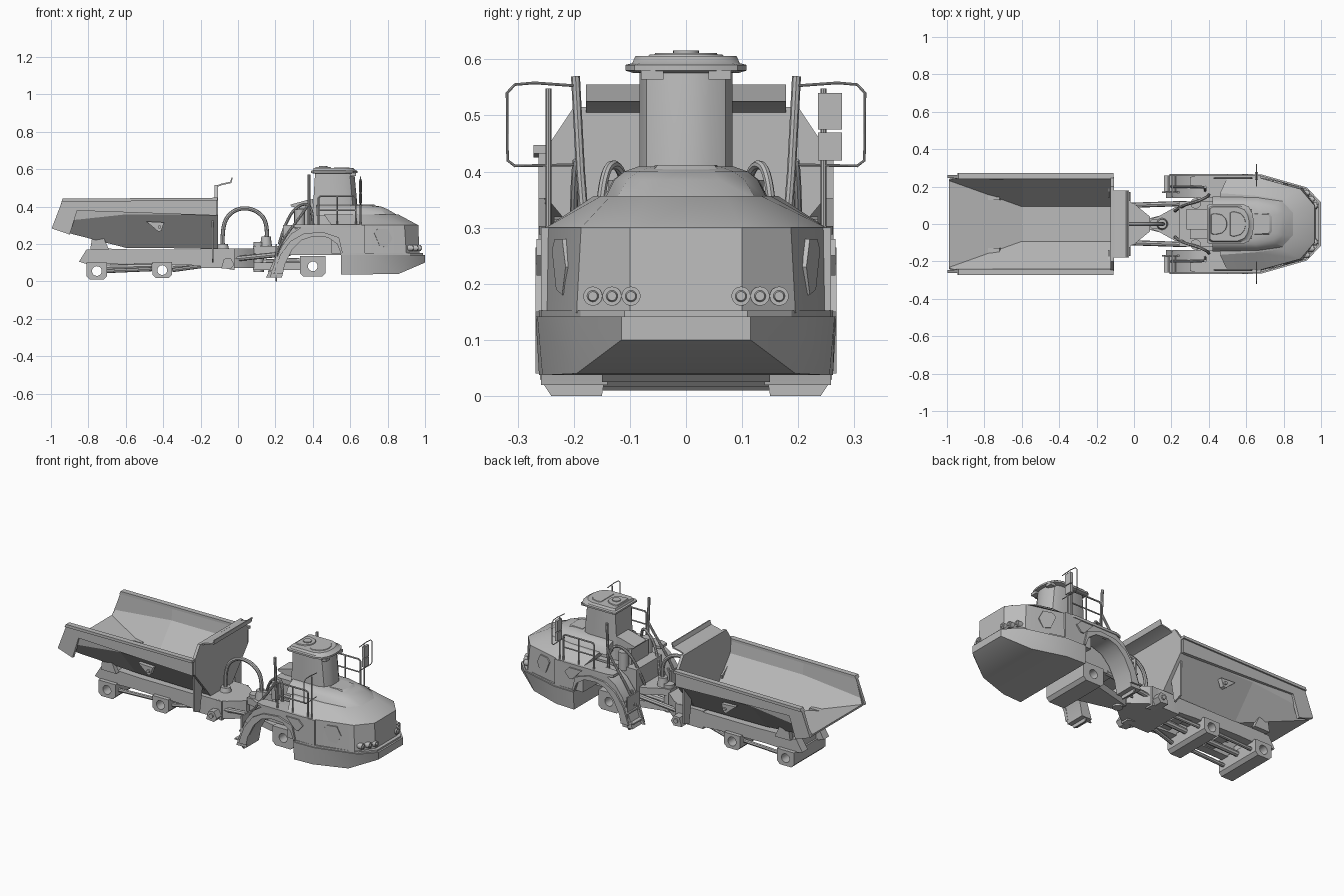
import bpy, bmesh, math
from mathutils import Vector

if "Cube" in bpy.data.objects:
    bpy.data.objects.remove(bpy.data.objects["Cube"])

grey = bpy.data.materials.new("plain grey")
grey.use_nodes = True
grey.diffuse_color = (0.5, 0.5, 0.5, 1)
grey.node_tree.nodes["Principled BSDF"].inputs["Base Color"].default_value = (0.5, 0.5, 0.5, 1)
parts = []


def mesh(name, verts, faces, mirror=False, thick=0):
    """Make an object; mirror copies it across y = 0."""
    me = bpy.data.meshes.new(name)
    me.from_pydata([tuple(v) for v in verts], [], faces)
    bm = bmesh.new()
    bm.from_mesh(me)
    bmesh.ops.recalc_face_normals(bm, faces=bm.faces)
    bm.to_mesh(me)
    bm.free()
    me.materials.append(grey)
    ob = bpy.data.objects.new(name, me)
    bpy.context.collection.objects.link(ob)
    if thick:
        s = ob.modifiers.new("thickness", 'SOLIDIFY')
        s.thickness, s.offset = thick, 0
    if mirror:
        ob.modifiers.new("mirror", 'MIRROR').use_axis = (False, True, False)
    parts.append(ob)
    return ob


def rings(name, rows, mirror=False):
    """Skin closed rings of equal length and cap both ends."""
    n, m = len(rows[0]), len(rows)
    faces = [(i*n + j, i*n + (j+1) % n, (i+1)*n + (j+1) % n, (i+1)*n + j)
             for i in range(m-1) for j in range(n)]
    faces += [tuple(range(n)), tuple(range((m-1)*n, m*n))]
    return mesh(name, [v for r in rows for v in r], faces, mirror)


def prism(name, pts, axis, a, b, mirror=False):
    """Extrude a 2D profile along an axis from a to b."""
    put = {'x': lambda p, t: (t, p[0], p[1]), 'y': lambda p, t: (p[0], t, p[1]),
           'z': lambda p, t: (p[0], p[1], t)}[axis]
    return rings(name, [[put(p, t) for p in pts] for t in (a, b)], mirror)


def box(name, x, y, z, mirror=False):
    return prism(name, [(x[0], y[0]), (x[1], y[0]), (x[1], y[1]), (x[0], y[1])], 'z', *z, mirror)


def sym(half):
    return half + [(-y, z) for y, z in reversed(half)]


def both(row):
    return row + [(x, -y, z) for x, y, z in reversed(row)]


def loft(name, layers):
    """Stack half plan outlines, mirrored across y, at given heights."""
    return rings(name, [both([(x, y, z) for x, y in h]) for z, h in layers])


def cyl(name, a, b, r, mirror=False, n=20, r2=None):
    a, b = Vector(a), Vector(b)
    q = (b - a).to_track_quat('Z', 'Y')
    ring = lambda c, s: [c + q @ Vector((s*math.cos(2*math.pi*i/n), s*math.sin(2*math.pi*i/n), 0))
                         for i in range(n)]
    return rings(name, [ring(a, r), ring(b, r2 or r)], mirror)


def tube(name, pts, r, mirror=False, smooth=False):
    """Round bar along a path, converted to a mesh."""
    cu = bpy.data.curves.new(name, 'CURVE')
    cu.dimensions, cu.bevel_depth, cu.bevel_resolution, cu.use_fill_caps = '3D', r, 2, True
    cu.resolution_u = 8
    sp = cu.splines.new('NURBS' if smooth else 'POLY')
    sp.points.add(len(pts) - 1)
    for p, c in zip(sp.points, pts):
        p.co = (*c, 1)
    if smooth:
        sp.use_endpoint_u, sp.order_u = True, 3
    tmp = bpy.data.objects.new(name + "_path", cu)
    bpy.context.collection.objects.link(tmp)
    me = bpy.data.meshes.new_from_object(tmp.evaluated_get(bpy.context.evaluated_depsgraph_get()))
    v, f = [x.co.copy() for x in me.vertices], [tuple(p.vertices) for p in me.polygons]
    bpy.data.objects.remove(tmp)
    bpy.data.meshes.remove(me)
    return mesh(name, v, f, mirror)


# Dump body: flared shell, side rims, front wall and spill guard
rows = [both(r) for r in ([(-.94, .25, .435), (-.975, .245, .32), (-.99, .235, .285)],
                          [(-.6, .25, .44), (-.6, .24, .36), (-.6, .095, .185)],
                          [(-.118, .25, .44), (-.118, .24, .36), (-.118, .095, .18)])]
bed = mesh("bed_shell", [v for r in rows for v in r],
           [(i*6 + j, i*6 + j + 1, i*6 + j + 7, i*6 + j + 6) for i in range(2) for j in range(5)], thick=.012)
prism("bed_side_rim", [(-.937, .438), (-.115, .443), (-.115, .352), (-.86, .378), (-.9, .25), (-.996, .283)],
      'y', .245, .263, True)
prism("bed_rim_cap", [(-.945, .425), (-.11, .432), (-.11, .447), (-.937, .442)], 'y', .24, .272, True)
prism("bed_front_wall", sym([(.1, .175), (.25, .355), (.25, .44), (.2, .515), (.178, .55)])[:4]
      + sym([(.1, .175), (.25, .355), (.25, .44), (.2, .515)])[4:], 'x', -.125, -.108)
prism("spill_guard", [(-.12, .5), (-.085, .515), (-.036, .525), (-.028, .555), (-.034, .555),
                      (-.042, .532), (-.09, .522), (-.12, .51)], 'y', -.178, .178)
prism("bed_side_lug", [(-.49, .32), (-.395, .315), (-.41, .27), (-.425, .265)], 'y', .208, .235, True)
cyl("bed_lug_pin", (-.42, .215, .29), (-.42, .245, .29), .009, True)
prism("bed_mud_flap", [(.14, .27), (.22, .33), (.22, .12), (.17, .1)], 'x', -.14, -.13, True)

# Rear frame
prism("rear_frame_rail", [(-.85, .105), (-.81, .17), (-.78, .17), (-.78, .218), (-.72, .205), (-.7, .175),
                          (-.55, .17), (-.1, .17), (-.02, .175), (-.02, .06), (-.1, .075), (-.3, .09),
                          (-.6, .095), (-.8, .09)], 'y', .075, .125, True)
prism("tip_hinge", [(-.79, .17), (-.78, .237), (-.72, .237), (-.69, .17)], 'y', .128, .155, True)
for x in (-.8, -.6, -.3, -.1):
    box("rear_crossmember", (x, x + .06), (-.08, .08), (.1, .165))
prism("rear_tongue", [(-.2, .125), (-.06, .125), (0, .11), (.06, .06), (.085, .04),
                      (.085, -.04), (.06, -.06), (0, -.11), (-.06, -.125), (-.2, -.125)], 'z', .07, .175)
prism("lift_lug", [(-.09, .07), (-.075, .12), (-.04, .125), (-.02, .09), (-.04, .065)], 'y', .12, .17, True)
cyl("lift_lug_pin", (-.055, .16, .098), (-.055, .178, .098), .013, True)


# Axles with bored hubs
def axle(name, x, z, w, h, y):
    c = .018
    ob = prism(name, [(x-w, z-h+c), (x-w+c, z-h), (x+w-c, z-h), (x+w, z-h+c), (x+w, z+h), (x-w, z+h)], 'y', -y, y)
    cut = cyl("hub_cutter", (x, -1, z), (x, 1, z), .026)
    cut.hide_render = True
    b = ob.modifiers.new("bore", 'BOOLEAN')
    b.operation, b.object, b.solver = 'DIFFERENCE', cut, 'EXACT'
    bpy.context.view_layer.objects.active = ob
    bpy.ops.object.modifier_apply(modifier="bore")
    parts.remove(cut)
    bpy.data.objects.remove(cut)


axle("rear_axle", -.755, .055, .055, .045, .148)
axle("middle_axle", -.405, .06, .052, .043, .148)
axle("front_axle", .4, .08, .068, .055, .15)
tube("rear_drag_link", [(-.7, .11, .055), (-.46, .11, .065)], .011, True)
tube("middle_drag_link", [(-.35, .11, .06), (-.06, .06, .1)], .011, True)
tube("drive_shaft", [(-.7, 0, .075), (-.46, 0, .08)], .016)
tube("front_drive_shaft", [(-.35, 0, .08), (.33, 0, .11)], .016)

# Articulation joint and hydraulic hose
cyl("hitch_pin", (.11, 0, .05), (.11, 0, .21), .028)
prism("hitch_fork", [(.08, .03), (.12, .035), (.22, .09), (.36, .11), (.36, -.11), (.22, -.09),
                     (.12, -.035), (.08, -.03)], 'z', .15, .19)
prism("hitch_lower_fork", [(.08, .03), (.36, .1), (.36, -.1), (.08, -.03)], 'z', .06, .1)
tube("hose", [(-.08, 0, .17), (-.09, 0, .3), (-.02, 0, .39), (.09, 0, .39), (.165, 0, .31), (.15, 0, .2)],
     .011, smooth=True)
cyl("hose_base", (-.08, 0, .17), (-.08, 0, .2), .033, r2=.025)
cyl("hose_front_base", (.15, 0, .18), (.15, 0, .24), .033, r2=.025)
tube("steering_cylinder", [(-.02, .1, .12), (.28, .11, .15)], .014, True)

# Front chassis, wheel arches and deck
box("front_chassis", (.24, .6), (-.12, .12), (.14, .3))
prism("fender", [(.17, .02), (.2, .11), (.235, .19), (.285, .255), (.34, .29), (.4, .3), (.68, .3), (.68, .14),
                 (.55, .14), (.53, .2), (.48, .235), (.4, .245), (.34, .225), (.29, .175), (.25, .1), (.235, .02)],
      'y', .14, .258, True)
prism("fender_lip", [(.19, .04), (.225, .14), (.28, .215), (.35, .255), (.45, .265), (.54, .235), (.56, .15),
                     (.55, .15), (.53, .2), (.48, .235), (.4, .24), (.34, .22), (.29, .17), (.25, .09), (.24, .04)],
      'y', .25, .268, True)
prism("deck_edge", [(.3, .19), (.3, .25), (.34, .262), (.62, .262), (.66, .25), (.66, .19)], 'z', .288, .303, True)

# Bumper with a raked underside, and hood
rings("bumper", [both(r) for r in ([(.55, .262, .037), (.55, .268, .142)], [(.67, .256, .037), (.68, .265, .142)],
                                   [(.86, .195, .04), (.925, .195, .142)], [(1, .115, .1), (1, .115, .142)])])
loft("bumper_lip", [(z, [(.55, .262), (.68, .258), (.92, .188), (.99, .11)]) for z in (.142, .152)])
loft("hood", [(.148, [(.5, .25), (.67, .25), (.9, .195), (.97, .1)]),
              (.3, [(.5, .25), (.66, .25), (.89, .187), (.964, .1)]),
              (.356, [(.46, .165), (.64, .152), (.79, .135), (.86, .07)])])
loft("hood_bulge", [(.35, [(.42, .148), (.66, .145), (.8, .125), (.86, .06)]),
                    (.385, [(.42, .13), (.66, .128), (.76, .105), (.8, .06)]),
                    (.4, [(.42, .11), (.65, .11), (.74, .085), (.765, .05)]),
                    (.409, [(.42, .085), (.63, .085), (.68, .06), (.7, .04)])])
loft("hood_vent", [(.4, [(.64, .06), (.73, .06), (.745, .04)]), (.412, [(.64, .055), (.715, .05), (.725, .035)])])
for x, y in ((.968, .098), (.95, .132), (.926, .166)):
    cyl("headlight_ring", (x - .03, y, .178), (x + .01, y, .178), .017, True)
    cyl("headlight", (x, y, .178), (x + .016, y, .178), .014, True, r2=.008)

# Hexagonal side vents, laid on the angled flank
along, out = Vector((.23, -.058, 0)).normalized(), Vector((.058, .23, 0)).normalized()
hexagon = [(-.05, .03), (-.03, .05), (.025, .05), (.05, 0), (.025, -.05), (-.02, -.04)]
rings("side_vent", [[Vector((.775, .221, .23)) + along*u + Vector((0, 0, v)) + out*d for u, v in hexagon]
                    for d in (-.01, .006)], True)
prism("deck_step_panel", [(.5, .28), (.58, .28), (.61, .25), (.58, .215), (.56, .215)], 'y', .25, .266, True)


# Cab
def plan(x0, x1, w):
    return [(x0, w*.9), (x0 + .015, w), (x1 - .06, w), (x1 - .025, w*.85), (x1 - .006, w*.5), (x1, w*.15)]


loft("cab", [(.3, plan(.4, .64, .085)), (.41, plan(.402, .638, .083)), (.58, plan(.412, .622, .083))])
loft("cab_roof", [(.576, plan(.405, .625, .095)), (.58, plan(.39, .64, .108)), (.59, plan(.39, .64, .108)),
                  (.593, plan(.4, .63, .096)), (.606, plan(.405, .615, .09))])
loft("roof_hatch", [(.6, plan(.41, .5, .06)), (.611, plan(.415, .495, .055))])
loft("roof_panel", [(.6, plan(.51, .6, .07)), (.609, plan(.515, .595, .065))])
cyl("roof_cap", (.455, 0, .605), (.455, 0, .616), .023)
box("roof_lamp", (.6, .632), (.04, .08), (.564, .58), True)

# Equipment behind the cab
box("engine_tower", (.3, .41), (-.08, .08), (.28, .39))
prism("tower_cowl", [(.28, .41), (.37, .435), (.4, .44), (.4, .395), (.35, .385), (.285, .4)], 'y', -.03, .08)
cyl("air_cleaner", (.33, .11, .28), (.33, .11, .385), .028, True)
tube("exhaust_post", [(.38, .18, .3), (.38, .188, .4), (.38, .197, .57)], .008, True)
tube("service_pipe", [(.22, .07, .2), (.26, .1, .34), (.34, .12, .42), (.4, .15, .4), (.4, .155, .3)],
     .008, True, smooth=True)

# Steps, stair rails and deck rails
for i in range(3):
    x, z = .18 + .03*i, .05 + .055*i
    box("step_tread", (x - .02, x + .04), (.17, .26), (z, z + .008), True)
prism("step_side", [(.15, .02), (.18, .02), (.26, .2), (.23, .2)], 'y', .165, .175, True)
prism("rear_flap", [(.145, .03), (.15, 0), (.24, 0), (.26, .03), (.26, .2), (.145, .2)], 'x', .2, .208, True)
tube("stair_rail", [(.2, .2, .13), (.22, .2, .2), (.36, .2, .38), (.38, .195, .42)], .007, True, smooth=True)
tube("deck_rail", [(.43, .245, .3), (.43, .245, .445), (.44, .245, .455), (.62, .245, .455), (.63, .245, .445),
                   (.63, .245, .3)], .005, True)
tube("deck_rail_bar", [(.43, .245, .38), (.63, .245, .38)], .004, True)
tube("deck_rail_post", [(.53, .245, .3), (.53, .245, .455)], .004, True)

# Mirror arms and mirrors
tube("mirror_arm", [(.655, .2, .412), (.655, .305, .41), (.655, .318, .42), (.655, .319, .54), (.655, .305, .555),
                    (.655, .27, .558), (.655, .2, .553)], .0025, True)
tube("mirror_post", [(.655, .245, .3), (.655, .245, .548)], .005, True)
for z, top in ((.42, .47), (.475, .54)):
    box("mirror", (.648, .664), (.235, .278), (z, top))

# Shading: the bed plates stay flat
bpy.ops.object.select_all(action='DESELECT')
parts.remove(bed)
for ob in parts:
    ob.select_set(True)
bpy.context.view_layer.objects.active = parts[0]
bpy.ops.object.shade_smooth_by_angle(angle=math.radians(30))
